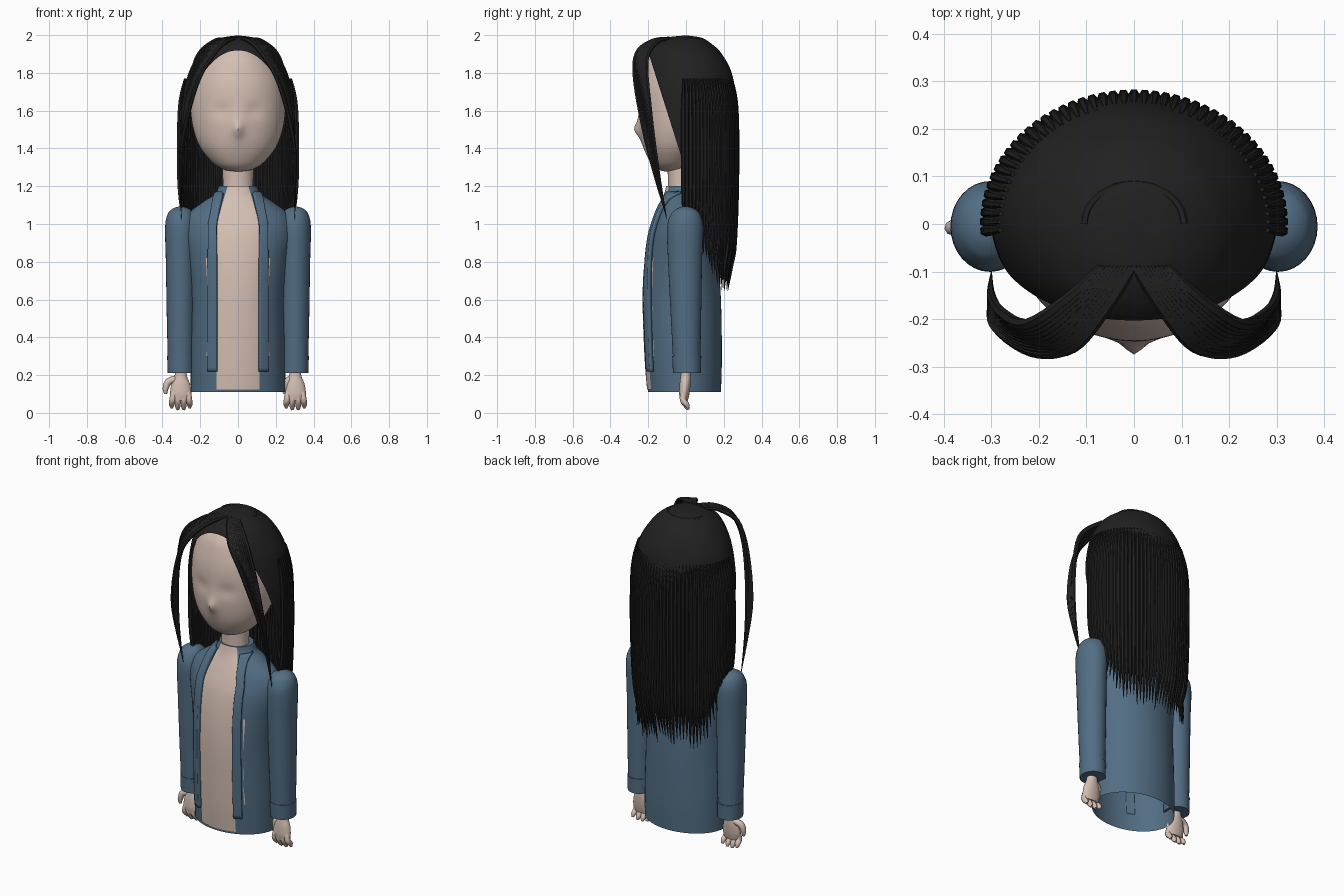
import bpy, bmesh, math, random
from mathutils import Vector

random.seed(4)
cube = bpy.data.objects.get("Cube")
if cube:
    bpy.data.objects.remove(cube)


def material(name, rgb):
    m = bpy.data.materials.new(name)
    m.use_nodes = True
    m.diffuse_color = (*rgb, 1)
    m.node_tree.nodes["Principled BSDF"].inputs["Base Color"].default_value = (*rgb, 1)
    return m


SKIN = material("skin", (0.66, 0.52, 0.45))
DENIM = material("blue_cloth", (0.085, 0.155, 0.23))
HAIR = material("black_hair", (0.015, 0.015, 0.015))


def smooth_path(points, steps):
    """Catmull-Rom interpolation of tuples of any length."""
    out = []
    last = len(points) - 1
    for i in range(last):
        quad = [points[max(i - 1, 0)], points[i], points[i + 1], points[min(i + 2, last)]]
        for s in range(steps):
            t = s / steps
            out.append(tuple(0.5 * (2 * b + (c - a) * t + (2 * a - 5 * b + 4 * c - d) * t * t
                                    + (3 * b - a - 3 * c + d) * t ** 3) for a, b, c, d in zip(*quad)))
    return out + [points[-1]]


def shade(ob, angle=50):
    bpy.ops.object.select_all(action='DESELECT')
    ob.select_set(True)
    bpy.context.view_layer.objects.active = ob
    bpy.ops.object.shade_smooth_by_angle(angle=math.radians(angle))


def finish(name, bm, mat):
    bmesh.ops.recalc_face_normals(bm, faces=bm.faces)
    mesh = bpy.data.meshes.new(name)
    bm.to_mesh(mesh)
    bm.free()
    ob = bpy.data.objects.new(name, mesh)
    bpy.context.collection.objects.link(ob)
    mesh.materials.append(mat)
    shade(ob)
    return ob


def bridge(bm, rows, closed):
    for lo, hi in zip(rows, rows[1:]):
        n = len(lo)
        for j in range(n if closed else n - 1):
            k = (j + 1) % n
            bm.faces.new((lo[j], lo[k], hi[k], hi[j]))


def loft(name, rings, mat, cx=0, n=56, steps=6, bottom=True, top=True, cut=None, warp=None):
    """Stack of ellipses, each given as (z, half width, front y, back y)."""
    bm = bmesh.new()
    rows = []
    for z, rx, yf, yb in smooth_path(rings, steps):
        row = []
        for j in range(n):
            a = math.tau * j / n
            p = Vector((cx + rx * math.sin(a), (yf + yb) / 2 - (yb - yf) / 2 * math.cos(a), z))
            row.append(bm.verts.new(warp(p) if warp else p))
        rows.append(row)
    bridge(bm, rows, True)
    if bottom:
        bm.faces.new(rows[0])
    if top:
        bm.faces.new(rows[-1])
    if cut:
        bmesh.ops.bisect_plane(bm, geom=bm.verts[:] + bm.edges[:] + bm.faces[:],
                               plane_co=cut[0], plane_no=cut[1], clear_inner=True)
    return finish(name, bm, mat)


def tubes(name, paths, mat, steps=5, res=1):
    """Tapered strands; each path point is (x, y, z, radius)."""
    cu = bpy.data.curves.new(name, 'CURVE')
    cu.dimensions = '3D'
    cu.bevel_depth = 1
    cu.bevel_resolution = res
    cu.use_fill_caps = True
    for path in paths:
        pts = smooth_path(path, steps)
        sp = cu.splines.new('POLY')
        sp.points.add(len(pts) - 1)
        for sp_pt, (x, y, z, r) in zip(sp.points, pts):
            sp_pt.co = (x, y, z, 1)
            sp_pt.radius = max(r, 0.001)
    ob = bpy.data.objects.new(name, cu)
    bpy.context.collection.objects.link(ob)
    cu.materials.append(mat)
    bpy.ops.object.select_all(action='DESELECT')
    ob.select_set(True)
    bpy.context.view_layer.objects.active = ob
    bpy.ops.object.convert(target='MESH')
    shade(bpy.context.view_layer.objects.active)


# Jacket body, open at the hem
TORSO = [(0.11, 0.25, -0.2, 0.185), (0.3, 0.25, -0.215, 0.19), (0.6, 0.245, -0.225, 0.185),
         (0.8, 0.262, -0.215, 0.17), (0.95, 0.285, -0.19, 0.15), (1.05, 0.265, -0.155, 0.125),
         (1.12, 0.18, -0.125, 0.1), (1.16, 0.12, -0.11, 0.08), (1.2, 0.1, -0.1, 0.07)]
loft("jacket_body", TORSO, DENIM, bottom=False)
DENSE = smooth_path(TORSO, 12)


def front_y(x, z):
    for a, b in zip(DENSE, DENSE[1:]):
        if z <= b[0]:
            t = (z - a[0]) / (b[0] - a[0])
            rx, yf, yb = (u + (v - u) * t for u, v in zip(a[1:], b[1:]))
            break
    else:
        rx, yf, yb = DENSE[-1][1:]
    return (yf + yb) / 2 - (yb - yf) / 2 * math.sqrt(max(0, 1 - (x / rx) ** 2))


def patch(name, span, z0, z1, lift, mat, thick=0.0, cols=8, rows=48):
    """Strip lying over the jacket front; span(z) gives its two x limits."""
    bm = bmesh.new()
    grid = []
    for i in range(rows + 1):
        z = z0 + (z1 - z0) * i / rows
        a, b = span(z)
        xs = [a + (b - a) * j / cols for j in range(cols + 1)]
        grid.append([bm.verts.new((x, front_y(x, z) - lift, z)) for x in xs])
    bridge(bm, grid, False)
    ob = finish(name, bm, mat)
    if thick:
        mod = ob.modifiers.new("thickness", 'SOLIDIFY')
        mod.thickness = thick
        mod.offset = 0


def narrowing(z):
    return max(0, (z - 1.0) / 0.2)


# Bare chest, jacket front edges and the narrow gaps beside them
patch("chest", lambda z: (-0.115 + 0.06 * narrowing(z), 0.115 - 0.06 * narrowing(z)),
      0.125, 1.2, 0.005, SKIN, cols=16)
for side, label in ((1, "left"), (-1, "right")):
    patch(label + "_jacket_edge", lambda z: (side * (0.112 - 0.04 * narrowing(z)),
          side * (0.155 - 0.04 * narrowing(z))), 0.22, 1.165, 0.012, DENIM, 0.025)
    patch(label + "_gap", lambda z: (side * 0.16, side * (0.164 + 0.006 * math.sin(z * 9))),
          0.3, 0.82, 0.004, SKIN, cols=2)

    # Sleeve and cuff
    cx = side * 0.303
    loft(label + "_sleeve", [(0.215, 0.067, -0.065, 0.075), (0.5, 0.074, -0.08, 0.08),
         (0.8, 0.079, -0.095, 0.085), (0.98, 0.083, -0.1, 0.09), (1.05, 0.07, -0.08, 0.075),
         (1.08, 0.045, -0.05, 0.045), (1.093, 0.01, -0.015, 0.005)], DENIM, cx, n=32)
    loft(label + "_cuff", [(0.21, 0.07, -0.069, 0.079), (0.3, 0.072, -0.073, 0.081)],
         DENIM, cx, n=32, steps=1)

    # Hand with palm, four fingers and a thumb
    loft(label + "_palm", [(0.065, 0.045, -0.03, 0.01), (0.1, 0.056, -0.036, 0.018),
         (0.15, 0.05, -0.034, 0.024), (0.2, 0.032, -0.028, 0.026), (0.26, 0.032, -0.026, 0.028)],
         SKIN, cx, n=24)
    fingers = []
    for k in (-1.5, -0.5, 0.5, 1.5):
        dx, tip = k * 0.029, 0.012 + 0.009 * abs(k)
        fingers.append([(cx + dx * 0.8, -0.01, 0.12, 0.017), (cx + dx, -0.016, 0.07, 0.017),
                        (cx + dx * 1.1, 0.003, tip + 0.02, 0.015), (cx + dx * 1.1, 0.012, tip, 0.007)])
    reach = 0.055 if side > 0 else 0.08
    fingers.append([(cx - 0.02, 0, 0.18, 0.02), (cx - reach * 0.8, -0.005, 0.165, 0.019),
                    (cx - reach, -0.008, 0.13, 0.016), (cx - reach, -0.008, 0.1, 0.008)])
    tubes(label + "_fingers", fingers, SKIN, res=2)

# Neck and collar
loft("neck", [(1.12, 0.085, -0.1, 0.04), (1.2, 0.08, -0.095, 0.04), (1.35, 0.085, -0.1, 0.06)], SKIN)
loft("collar", [(1.12, 0.155, -0.11, 0.1), (1.16, 0.118, -0.1, 0.085), (1.2, 0.102, -0.09, 0.075)],
     DENIM, bottom=False, top=False, cut=((0, -0.07, 1.16), (0, 1, 0)))


# Head with nose and shallow eye hollows
def face(p):
    if p.y < -0.1:
        p.y -= 0.022 * math.exp(-(p.x / 0.022) ** 2 - ((p.z - 1.5) / 0.035) ** 2)
        p.y -= 0.012 * math.exp(-(p.x / 0.05) ** 2 - ((p.z - 1.51) / 0.08) ** 2)
        p.y += 0.01 * math.exp(-((abs(p.x) - 0.085) / 0.05) ** 2 - ((p.z - 1.6) / 0.04) ** 2)
    return p


loft("head", [(1.278, 0.02, -0.11, -0.03), (1.29, 0.08, -0.15, 0.01), (1.33, 0.14, -0.19, 0.05),
              (1.42, 0.208, -0.228, 0.12), (1.55, 0.246, -0.245, 0.18), (1.7, 0.248, -0.245, 0.2),
              (1.8, 0.222, -0.228, 0.18), (1.88, 0.17, -0.2, 0.14), (1.94, 0.1, -0.14, 0.08),
              (1.955, 0.02, -0.05, 0.0)], SKIN, n=96, steps=8, warp=face)

# Hair cap, sliced away in front of the face
loft("hair_cap", [(1.27, 0.3, -0.235, 0.272), (1.5, 0.302, -0.24, 0.275), (1.65, 0.295, -0.24, 0.268),
                  (1.8, 0.262, -0.232, 0.242), (1.9, 0.205, -0.212, 0.19), (1.95, 0.155, -0.175, 0.14),
                  (1.985, 0.09, -0.11, 0.085), (1.997, 0.015, -0.02, 0.015)],
     HAIR, n=72, bottom=False, cut=((0, -0.2, 1.91), (0, 0.953, 0.302)))

# Long strands around the sides and back
COUNT = 47
strands = []
for i in range(COUNT):
    a = math.radians(-93 + 186 * i / (COUNT - 1))
    sx, sy = math.sin(a), math.cos(a)
    end = 0.67 + 0.34 * abs(sx) ** 10 + random.uniform(-0.03, 0.04)
    profile = [(1.77, 0.9, 0.005), (1.62, 0.985, 0.011), (1.3, 1.0, 0.012),
               (0.4 * 1.3 + 0.6 * end, 0.965, 0.011), (0.2 * 1.3 + 0.8 * end, 0.9, 0.008),
               (end, 0.8 + 0.16 * abs(sx), 0.001)]
    strands.append([(0.313 * s * sx, 0.272 * s * sy, z, r) for z, s, r in profile])
tubes("long_hair", strands, HAIR)

# Parted fringe sweeping out from the crown and falling beside the face
INNER = [(0.0, -0.09, 1.985), (0.06, -0.18, 1.968), (0.13, -0.26, 1.9), (0.215, -0.268, 1.75),
         (0.295, -0.215, 1.45), (0.305, -0.155, 1.2)]
OUTER = [(0.07, -0.09, 1.98), (0.13, -0.15, 1.965), (0.22, -0.21, 1.87), (0.275, -0.19, 1.6),
         (0.3, -0.15, 1.3), (0.3, -0.1, 1.02)]
RADII = (0.008, 0.012, 0.013, 0.012, 0.009, 0.001)
for side, label in ((1, "left"), (-1, "right")):
    locks = []
    for k in range(10):
        t = k / 9
        locks.append([(side * (p[0] + (q[0] - p[0]) * t), p[1] + (q[1] - p[1]) * t,
                       p[2] + (q[2] - p[2]) * t, r) for p, q, r in zip(INNER, OUTER, RADII)])
    tubes(label + "_fringe", locks, HAIR)

# Low ridge on the crown
ridge = [(0.105 * math.cos(a), 0.085 * math.sin(a), 1.975, 0.01)
         for a in (math.pi * i / 8 for i in range(9))]
tubes("crown_ridge", [ridge], HAIR)
